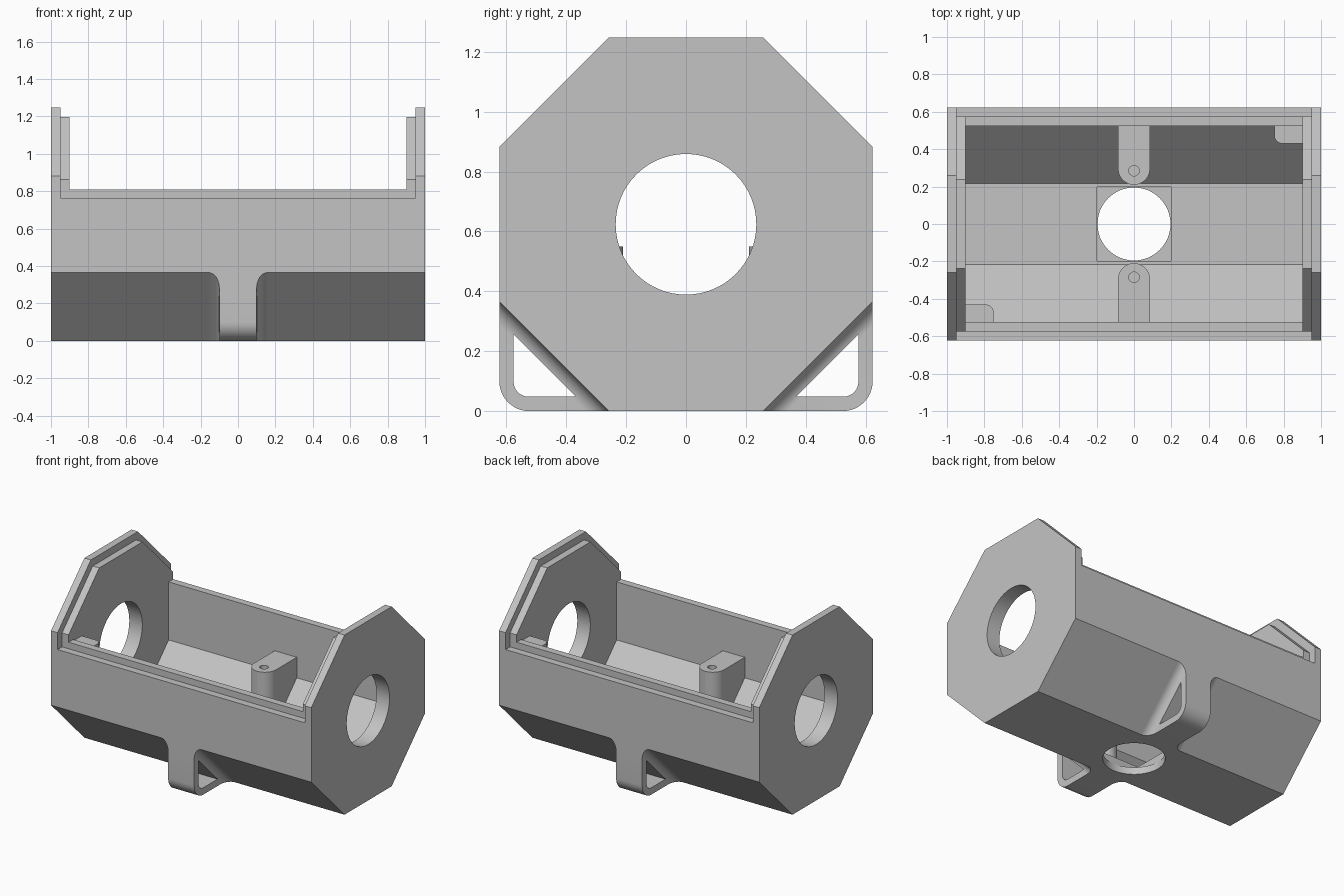
import bpy, bmesh, math
from mathutils import Matrix, Vector

cube = bpy.data.objects.get("Cube")
if cube:
    bpy.data.objects.remove(cube, do_unlink=True)

R = 0.624                         # half width of the octagon
T = math.tan(math.pi / 8)
FLAT = R * T                      # half length of one octagon side

gray = bpy.data.materials.new("light gray")
gray.use_nodes = True
COLOR = (0.55, 0.55, 0.55, 1)
gray.diffuse_color = COLOR
gray.node_tree.nodes["Principled BSDF"].inputs["Base Color"].default_value = COLOR


def prism(name, pts, axis, lo, hi):
    """Extrude a 2D profile along x (points are y, z) or z (points are x, y)."""
    bm = bmesh.new()
    place = (lambda p, t: (t, p[0], p[1])) if axis == "x" else (lambda p, t: (p[0], p[1], t))
    a = [bm.verts.new(place(p, lo)) for p in pts]
    b = [bm.verts.new(place(p, hi)) for p in pts]
    bm.faces.new(a)
    bm.faces.new(b)
    for i in range(len(pts)):
        j = (i + 1) % len(pts)
        bm.faces.new((a[i], a[j], b[j], b[i]))
    bmesh.ops.recalc_face_normals(bm, faces=bm.faces)
    mesh = bpy.data.meshes.new(name)
    bm.to_mesh(mesh)
    bm.free()
    mesh.materials.append(gray)
    obj = bpy.data.objects.new(name, mesh)
    bpy.context.collection.objects.link(obj)
    return obj


def boolean(obj, tool, op):
    mod = obj.modifiers.new("cut", "BOOLEAN")
    mod.operation, mod.solver, mod.object = op, "EXACT", tool
    bpy.context.view_layer.objects.active = obj
    bpy.ops.object.modifier_apply(modifier=mod.name)
    bpy.data.objects.remove(tool, do_unlink=True)


def arc(cx, cy, r, start, end, n=12):
    return [(cx + r * math.cos(math.radians(start + (end - start) * i / n)),
             cy + r * math.sin(math.radians(start + (end - start) * i / n)))
            for i in range(n + 1)]


def circle(cx, cy, r, n=64):
    return arc(cx, cy, r, 0, 360, n)[:-1]


def rect(x0, y0, x1, y1):
    return [(x0, y0), (x1, y0), (x1, y1), (x0, y1)]


def octagon(inset):
    r = R - inset
    return [(r / math.cos(math.pi / 8) * math.cos(math.pi * (2 * i + 1) / 8),
             R + r / math.cos(math.pi / 8) * math.sin(math.pi * (2 * i + 1) / 8))
            for i in range(8)]


def turned_copy(obj, name):
    twin = bpy.data.objects.new(name, obj.data.copy())
    twin.data.transform(Matrix.Rotation(math.pi, 4, "Z"))
    bpy.context.collection.objects.link(twin)
    return twin


# Housing: octagonal bar with stepped rim and open cavity
body = prism("housing", octagon(0), "x", -1, 1)
rim = prism("rim_cutter", rect(-1, 0.765, 1, 1.6), "x", -0.95, 0.95)
boolean(rim, prism("rim_core", octagon(0.05), "x", -1.2, 1.2), "DIFFERENCE")
boolean(body, rim, "DIFFERENCE")
w = R - 0.1
half = [(w * T, 0.1), (w, R - w * T), (w, 0.81), (1, 0.81), (1, 1.6)]
cavity = half + [(-y, z) for y, z in reversed(half)]
boolean(body, prism("cavity_cutter", cavity, "x", -0.9, 0.9), "DIFFERENCE")

# Round openings in both ends and the floor, with a square floor recess
boolean(body, prism("end_cutter", circle(0, R, 0.235), "x", -1.2, 1.2), "DIFFERENCE")
boolean(body, prism("floor_cutter", circle(0, 0, 0.195), "z", -0.2, 0.3), "DIFFERENCE")
boolean(body, prism("recess_cutter", rect(-0.197, -0.197, 0.197, 0.197), "z", 0.05, 0.3),
        "DIFFERENCE")

# Screw bosses on the long walls
outline = [(0.085, 0.56), (-0.085, 0.56)] + arc(0, 0.295, 0.085, 180, 360, 24)
boss = prism("back_screw_boss", outline, "z", 0, 0.55)
boolean(boss, prism("trim", octagon(0.06), "x", -0.5, 0.5), "INTERSECT")
boolean(boss, prism("screw_hole", circle(0, 0.285, 0.028, 24), "z", 0.4, 0.7), "DIFFERENCE")

# Corner posts at opposite inside corners
outline = [(0.94, 0.43), (0.94, 0.55), (0.75, 0.55)] + arc(0.795, 0.475, 0.045, 180, 270)
post = prism("back_corner_post", outline, "z", 0, 0.8)
boolean(post, prism("trim", octagon(0.06), "x", 0.5, 1.2), "INTERSECT")

# Feet: rounded square corners, flared where they meet the sloped sides
corner = [(-R, R - FLAT)] + arc(-R + 0.1, 0.1, 0.1, 180, 270) + [(-FLAT, 0), (-FLAT, 0.03), (-R + 0.03, R - FLAT)]
foot = prism("front_foot", corner, "x", -0.3, 0.3)
f = 0.058
side = [(0.1 + f, -0.04)] + arc(0.1 + f, f, f, 270, 180) + [(0.1, 0.5)]
flare = prism("flare", side + [(-x, n) for x, n in reversed(side)], "z", -0.6, 0.6)
s = math.sqrt(0.5)
mid = (R + FLAT) / 2
flare.data.transform(Matrix(((1, 0, 0, 0), (0, -s, s, -mid),
                             (0, -s, -s, (R - FLAT) / 2), (0, 0, 0, 1))))
boolean(foot, flare, "INTERSECT")
window = [(-0.576, 0.256)] + arc(-0.526, 0.098, 0.05, 180, 270) + [(-0.368, 0.048)]
boolean(foot, prism("window_cutter", window, "x", -0.5, 0.5), "DIFFERENCE")

parts = [body, boss, post, foot,
         turned_copy(boss, "front_screw_boss"),
         turned_copy(post, "front_corner_post"),
         turned_copy(foot, "back_foot")]

# Smooth curved faces, keep edges sharp
bpy.ops.object.select_all(action="DESELECT")
for part in parts:
    part.select_set(True)
bpy.context.view_layer.objects.active = body
bpy.ops.object.shade_smooth_by_angle(angle=math.radians(25))
